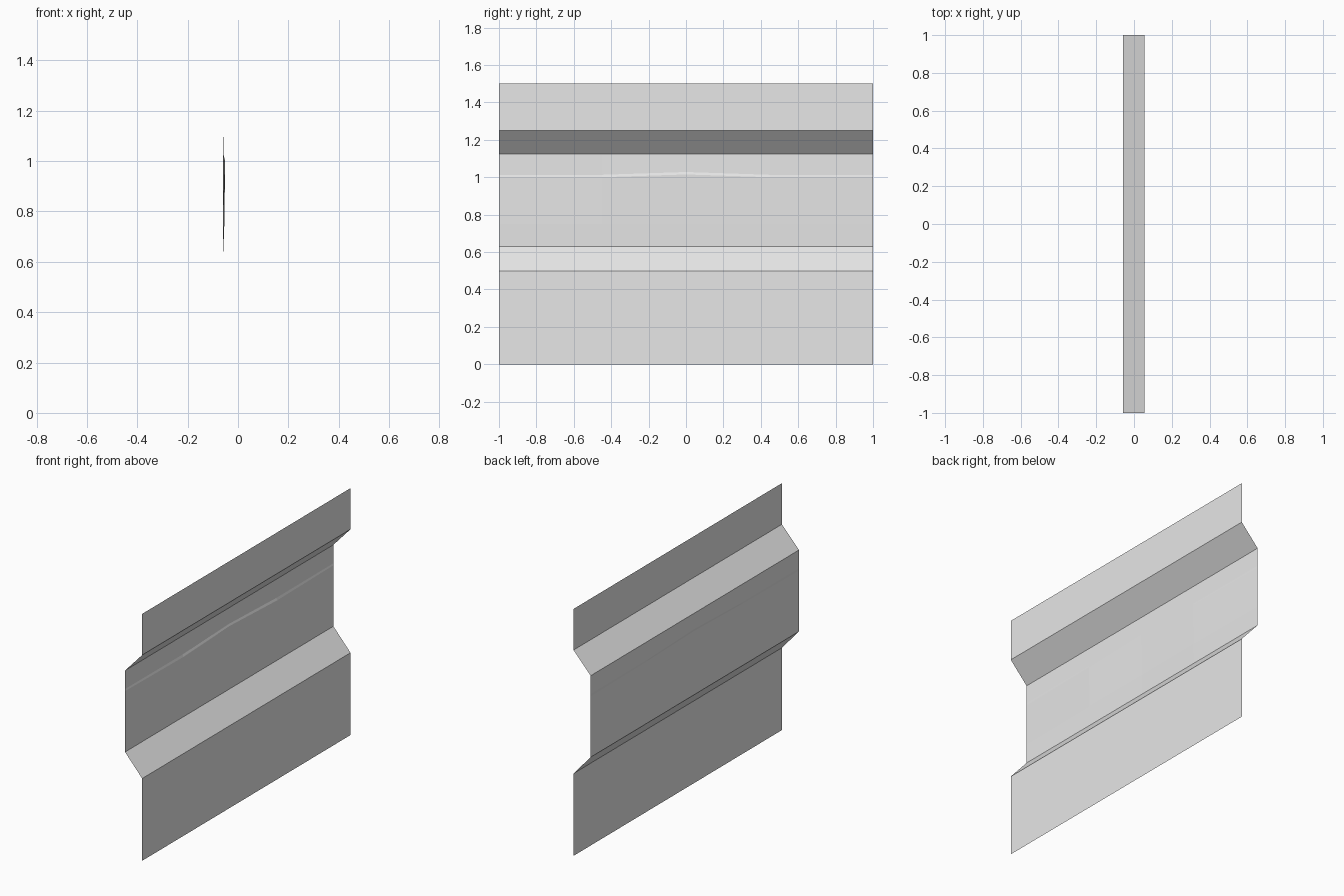
import bpy
import bmesh

cube = bpy.data.objects.get("Cube")
if cube:
    bpy.data.objects.remove(cube, do_unlink=True)

# Plain grey sheet material
grey = bpy.data.materials.new("plain grey")
grey.use_nodes = True
colour = (0.8, 0.8, 0.8, 1.0)
grey.diffuse_color = colour
grey.node_tree.nodes["Principled BSDF"].inputs["Base Color"].default_value = colour

OUT, IN = 0.056, -0.059      # outer and recessed planes of the sheet


def cross_section(dent, crease):
    """Folded profile as (x, z), with a shallow dent under the crease."""
    return [
        (OUT, 0.0), (OUT, 0.5),
        (IN, 0.63), (IN + dent * 0.6, 0.75),
        (IN + dent, crease), (IN + dent * 0.2, crease + 0.013),
        (IN, 1.125), (OUT, 1.25), (OUT, 1.5),
    ]


# Stations along the length: y, dent depth, crease height
stations = [(-1, 0.0, 1.0), (-0.45, 0.008, 1.0), (0, 0.003, 1.015),
            (0.45, 0.008, 1.0), (1, 0.0, 1.0)]

# Corrugated sheet, lofted between the stations
bm = bmesh.new()
columns = [[bm.verts.new((x, y, z)) for x, z in cross_section(dent, crease)]
           for y, dent, crease in stations]
for a, b in zip(columns, columns[1:]):
    for i in range(len(a) - 1):
        bm.faces.new((a[i], b[i], b[i + 1], a[i + 1]))

mesh = bpy.data.meshes.new("corrugated_panel")
bm.to_mesh(mesh)
bm.free()
mesh.materials.append(grey)
panel = bpy.data.objects.new("corrugated_panel", mesh)
bpy.context.collection.objects.link(panel)
